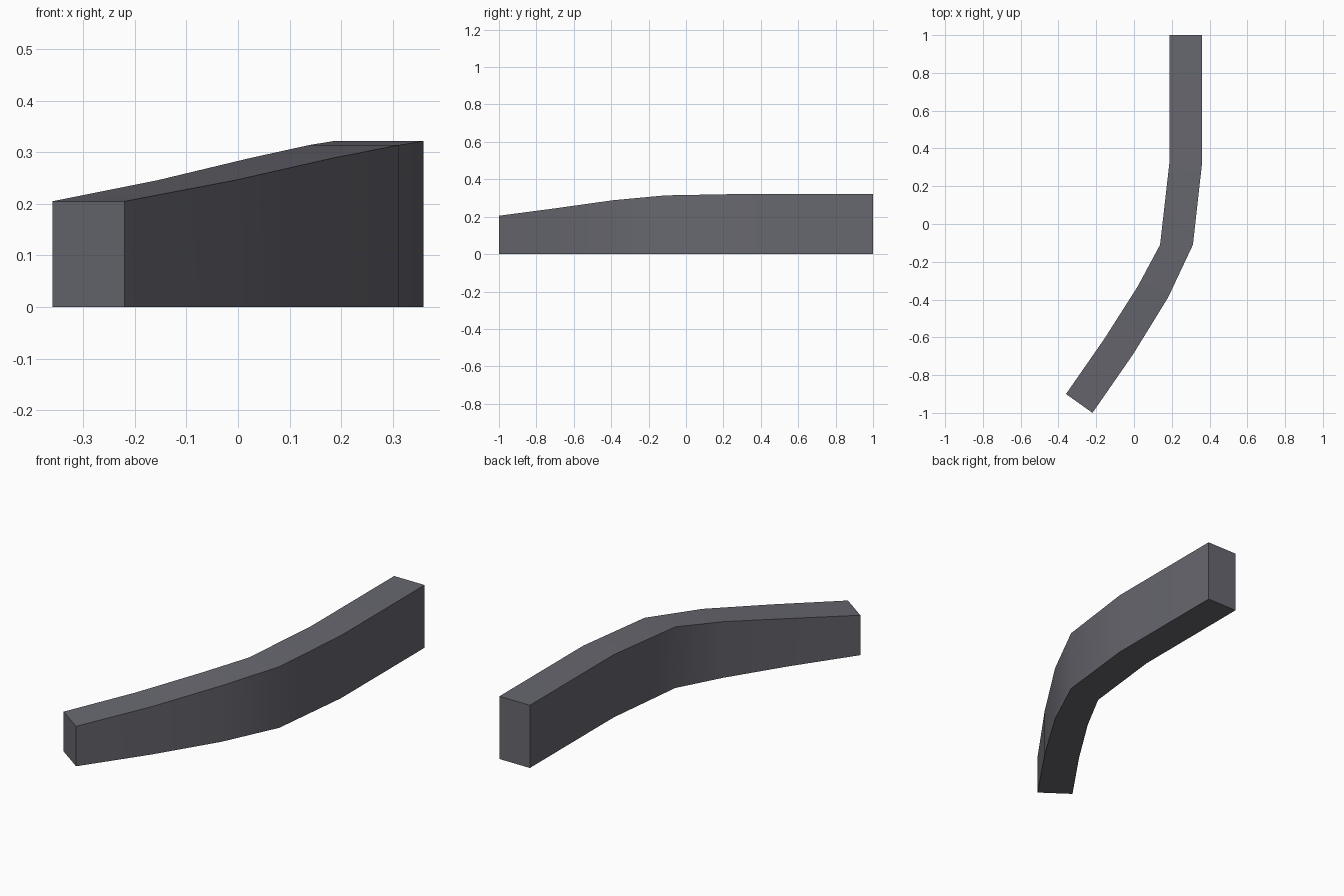
import bpy, bmesh, math

if "Cube" in bpy.data.objects:
    bpy.data.objects.remove(bpy.data.objects["Cube"])

# Stations along the bend: left edge (x, y), right edge (x, y), top height
stations = [
    ((-0.36, -0.90), (-0.22, -1.00), 0.205),
    ((-0.155, -0.605), (-0.005, -0.69), 0.246),
    ((0.02, -0.33), (0.18, -0.39), 0.288),
    ((0.138, -0.11), (0.312, -0.11), 0.314),
    ((0.187, 0.32), (0.36, 0.32), 0.322),
    ((0.187, 1.00), (0.36, 1.00), 0.322),
]

mat = bpy.data.materials.new("slate grey")
mat.diffuse_color = (0.136, 0.136, 0.16, 1)
mat.use_nodes = True
mat.node_tree.nodes["Principled BSDF"].inputs["Base Color"].default_value = mat.diffuse_color

# Curved beam: rectangular sections bridged into a closed solid
bm = bmesh.new()
rings = [[bm.verts.new(p) for p in ((*l, 0), (*r, 0), (*r, h), (*l, h))]
         for l, r, h in stations]
for a, b in zip(rings, rings[1:]):
    for i in range(4):
        j = (i + 1) % 4
        bm.faces.new((a[i], a[j], b[j], b[i]))
bm.faces.new(rings[0])
bm.faces.new(rings[-1])
bmesh.ops.recalc_face_normals(bm, faces=bm.faces)

mesh = bpy.data.meshes.new("curved_beam")
bm.to_mesh(mesh)
bm.free()
mesh.materials.append(mat)
beam = bpy.data.objects.new("curved_beam", mesh)
bpy.context.collection.objects.link(beam)

# Soft bend along the sides, sharp long edges and ends
bpy.context.view_layer.objects.active = beam
beam.select_set(True)
bpy.ops.object.shade_smooth_by_angle(angle=math.radians(30))
